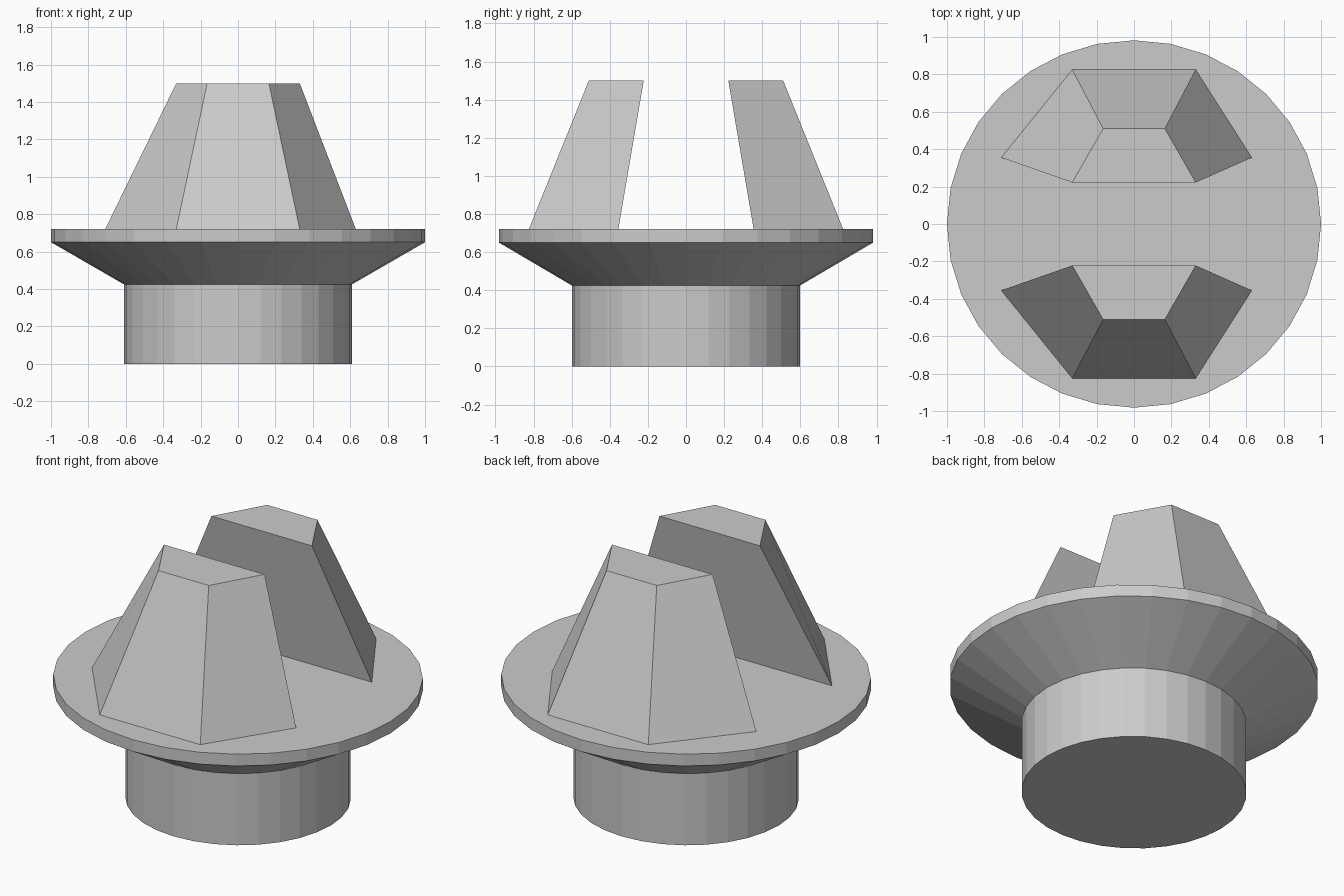
import bpy, bmesh
from math import sin, cos, pi

if "Cube" in bpy.data.objects:
    bpy.data.objects.remove(bpy.data.objects["Cube"])

SIDES = 32
Y_SQUASH = 0.982
DISC_TOP, PRONG_TOP = 0.72, 1.5


def finish(bm, name):
    bmesh.ops.recalc_face_normals(bm, faces=bm.faces)
    mesh = bpy.data.meshes.new(name)
    bm.to_mesh(mesh)
    bm.free()
    obj = bpy.data.objects.new(name, mesh)
    bpy.context.collection.objects.link(obj)
    return obj


# Round stem flaring into a thin-rimmed flange
bm = bmesh.new()
rings = []
for r, z in [(0.61, 0), (0.61, 0.425), (1.0, 0.65), (1.0, DISC_TOP)]:
    rings.append([bm.verts.new((r * cos(2 * pi * i / SIDES),
                                r * Y_SQUASH * sin(2 * pi * i / SIDES), z))
                  for i in range(SIDES)])
for low, high in zip(rings, rings[1:]):
    for i in range(SIDES):
        j = (i + 1) % SIDES
        bm.faces.new((low[i], low[j], high[j], high[i]))
bm.faces.new(rings[0])
bm.faces.new(rings[-1])
finish(bm, "flanged_stem")


# Tapered prong leaning towards the middle, mirrored front to back
def prong(name, side):
    base = [(-0.33, 0.825), (0.33, 0.825), (0.63, 0.355), (-0.71, 0.355)]
    top = [(-0.165, 0.51), (0.165, 0.51), (0.33, 0.222), (-0.33, 0.222)]
    bm = bmesh.new()
    b = [bm.verts.new((x, side * y, DISC_TOP)) for x, y in base]
    t = [bm.verts.new((x, side * y, PRONG_TOP)) for x, y in top]
    for i in range(4):
        j = (i + 1) % 4
        bm.faces.new((b[i], b[j], t[j], t[i]))
    bm.faces.new(t)
    bm.faces.new(b)
    finish(bm, name)


prong("front_prong", -1)
prong("back_prong", 1)
